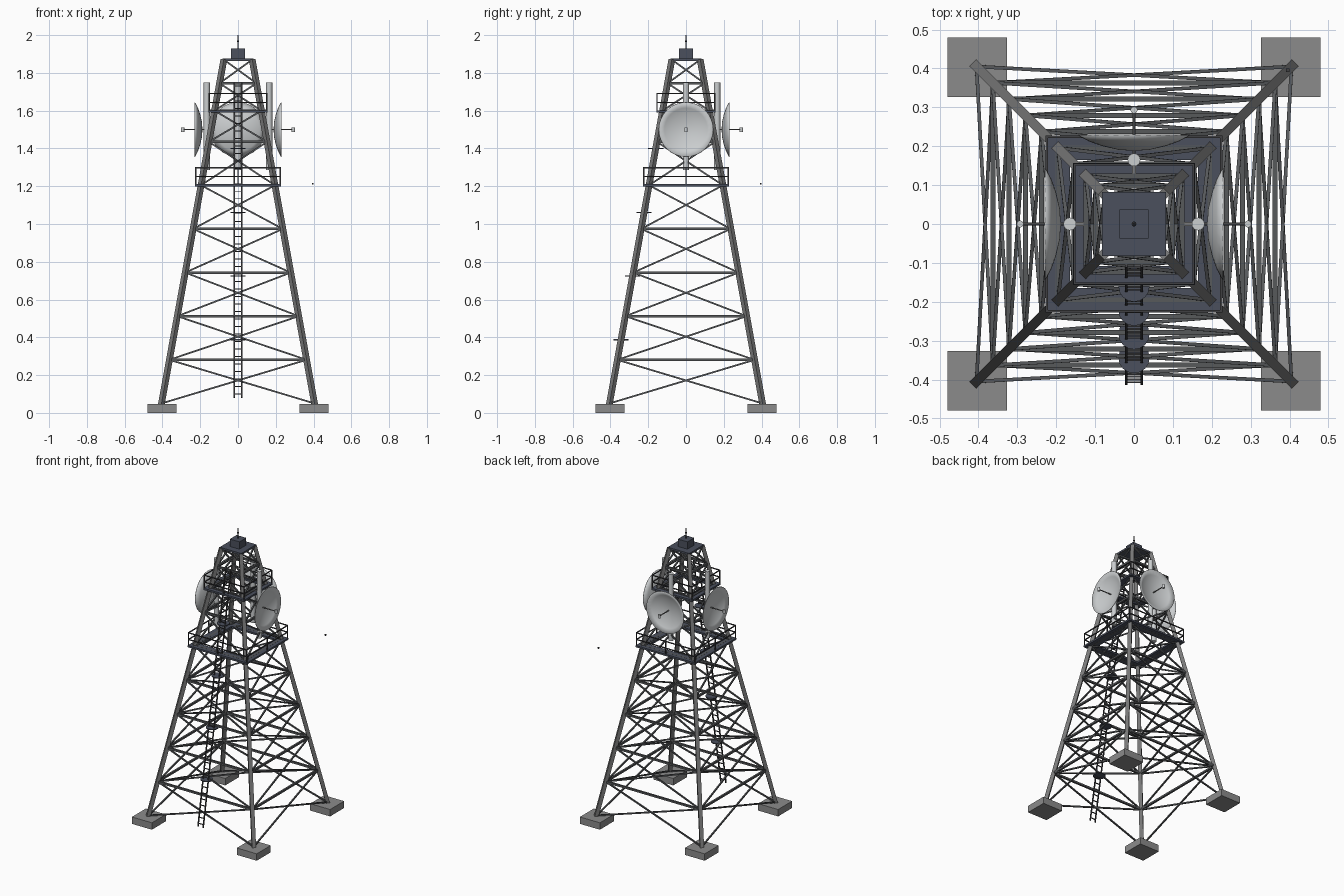
import bpy, bmesh, math
from mathutils import Vector, Matrix

if "Cube" in bpy.data.objects:
    bpy.data.objects.remove(bpy.data.objects["Cube"])

def mat(name, r, g, b):
    m = bpy.data.materials.new(name)
    m.diffuse_color = (r, g, b, 1)
    m.use_nodes = True
    m.node_tree.nodes["Principled BSDF"].inputs["Base Color"].default_value = m.diffuse_color
    return m

CONCRETE = mat("concrete grey", 0.26, 0.26, 0.26)
LEG = mat("leg steel", 0.19, 0.19, 0.19)
BRACE = mat("brace steel", 0.095, 0.10, 0.105)
SLATE = mat("deck slate", 0.07, 0.08, 0.11)
DARK = mat("ladder dark", 0.05, 0.05, 0.055)
PALE = mat("dish pale grey", 0.60, 0.62, 0.63)

def finish(name, bm, material, smooth=False):
    bmesh.ops.recalc_face_normals(bm, faces=bm.faces)
    me = bpy.data.meshes.new(name)
    bm.to_mesh(me)
    bm.free()
    me.materials.append(material)
    ob = bpy.data.objects.new(name, me)
    bpy.context.collection.objects.link(ob)
    if smooth:
        bpy.context.view_layer.objects.active = ob
        ob.select_set(True)
        bpy.ops.object.shade_smooth_by_angle(angle=math.radians(35))
        ob.select_set(False)
    return ob

def box(bm, c, s):
    bmesh.ops.create_cube(bm, size=1, matrix=Matrix.Translation(c) @ Matrix.Diagonal((*s, 1)))

def beam(bm, a, b, w, side, d=None):
    """Square bar from a to b; one face looks towards side."""
    a, b, side = Vector(a), Vector(b), Vector(side)
    z = (b - a).normalized()
    x = (side - z * side.dot(z)).normalized()
    rot = Matrix((x, z.cross(x), z)).transposed().to_4x4()
    bmesh.ops.create_cube(bm, size=1, matrix=Matrix.Translation((a + b) / 2) @ rot
                          @ Matrix.Diagonal((w, d or w, (b - a).length, 1)))

def cyl(bm, a, b, r, n=12):
    a, b = Vector(a), Vector(b)
    rot = (b - a).to_track_quat('Z', 'Y').to_matrix().to_4x4()
    bmesh.ops.create_cone(bm, cap_ends=True, segments=n, radius1=r, radius2=r,
                          depth=(b - a).length, matrix=Matrix.Translation((a + b) / 2) @ rot)

def half(z):
    """Half width of the tower at height z."""
    return 0.405 - (z - 0.05) * 0.1813

CORNERS = [(-1, -1), (1, -1), (1, 1), (-1, 1)]
SIDES = list(zip(CORNERS, CORNERS[1:] + CORNERS[:1]))

def at(c, z, h=None):
    h = half(z) if h is None else h
    return (c[0] * h, c[1] * h, z)

# concrete feet
bm = bmesh.new()
for c in CORNERS:
    box(bm, (c[0] * 0.403, c[1] * 0.403, 0.024), (0.153, 0.153, 0.048))
finish("footings", bm, CONCRETE)

# four tapering legs
bm = bmesh.new()
for c in CORNERS:
    beam(bm, at(c, 0.045), at(c, 1.87), 0.025, (c[0], c[1], 0))
finish("legs", bm, LEG)

# horizontal bars and crossed braces on every side
LEVELS = [0.05, 0.281, 0.512, 0.743, 0.974, 1.205, 1.435, 1.60, 1.745, 1.87]
hb, xb = bmesh.new(), bmesh.new()
for p, q in SIDES:
    out = (p[0] + q[0], p[1] + q[1], 0)
    for z0, z1 in zip(LEVELS, LEVELS[1:]):
        beam(hb, at(p, z1), at(q, z1), 0.013, out)
        beam(xb, at(p, z0), at(q, z1), 0.009, out)
        beam(xb, at(q, z0), at(p, z1), 0.009, out)
finish("horizontal_bars", hb, BRACE)
finish("cross_braces", xb, BRACE)

# walkways: open square deck with railing
def platform(name, z, outer, inner, rail):
    bm = bmesh.new()
    w, m = outer - inner, (outer + inner) / 2
    for s in (-1, 1):
        box(bm, (0, s * m, z), (2 * outer, w, 0.012))
        box(bm, (s * m, 0, z), (w, 2 * inner, 0.012))
    finish(name + "_deck", bm, SLATE)
    bm = bmesh.new()
    h = outer - 0.004
    for p, q in SIDES:
        out = (p[0] + q[0], p[1] + q[1], 0)
        for k in (0.5, 1):
            beam(bm, at(p, z + rail * k, h), at(q, z + rail * k, h), 0.006, out)
        for t in (0, 0.5):
            a = Vector(at(p, z, h)).lerp(Vector(at(q, z, h)), t)
            beam(bm, a, a + Vector((0, 0, rail)), 0.006, out)
    finish(name + "_railing", bm, DARK)

platform("lower_walkway", 1.205, 0.228, 0.165, 0.093)
platform("upper_walkway", 1.595, 0.157, 0.108, 0.095)

# ladder up the front, with round rest plates
bm = bmesh.new()
z0, z1 = 0.08, 1.75
def ly(z):
    return -half(z) - 0.011
for s in (-1, 1):
    beam(bm, (s * 0.02, ly(z0), z0), (s * 0.02, ly(z1), z1), 0.007, (0, -1, 0))
n = 42
for i in range(n):
    z = z0 + 0.02 + (z1 - z0 - 0.04) * i / (n - 1)
    beam(bm, (-0.02, ly(z), z), (0.02, ly(z), z), 0.005, (0, -1, 0))
finish("ladder", bm, DARK)
bm = bmesh.new()
for z in (0.387, 0.725, 1.06, 1.40):
    cyl(bm, (0, -half(z), z - 0.003), (0, -half(z), z + 0.003), 0.04, 16)
finish("ladder_rest_plates", bm, SLATE)

# dishes with mounting pole and feed, on right, back and left
PROFILE = [(0.0, 0.188), (0.04, 0.191), (0.08, 0.200), (0.115, 0.212), (0.145, 0.228)]
for name, ang in (("right", 0), ("back", 90), ("left", 180)):
    R = Matrix.Rotation(math.radians(ang), 4, 'Z')
    bm = bmesh.new()
    vs = [bm.verts.new((x, 0, r)) for r, x in PROFILE]
    es = [bm.edges.new(e) for e in zip(vs, vs[1:])]
    bmesh.ops.spin(bm, geom=vs + es, cent=(0, 0, 0), axis=(1, 0, 0), angle=2 * math.pi, steps=32)
    bmesh.ops.remove_doubles(bm, verts=bm.verts, dist=1e-4)
    bmesh.ops.transform(bm, verts=bm.verts, matrix=R @ Matrix.Translation((0, 0, 1.5)))
    dish = finish(name + "_dish", bm, PALE, True)
    sol = dish.modifiers.new("thickness", 'SOLIDIFY')
    sol.thickness = 0.003
    bm = bmesh.new()
    cyl(bm, (0.165, 0, 1.285), (0.165, 0, 1.748), 0.0165, 16)
    cyl(bm, (0.293, 0, 1.488), (0.293, 0, 1.512), 0.009, 12)
    bmesh.ops.transform(bm, verts=bm.verts, matrix=R)
    finish(name + "_pole_and_feed", bm, PALE, True)
    bm = bmesh.new()
    cyl(bm, (0.165, 0, 1.5), (0.293, 0, 1.5), 0.0035, 8)
    # brackets tying the pole to the tower
    for z in (1.435, 1.60):
        beam(bm, (half(z), 0, z), (0.165, 0, z), 0.010, (0, 0, 1))
    bmesh.ops.transform(bm, verts=bm.verts, matrix=R)
    finish(name + "_feed_arm", bm, LEG)

# top plate, equipment box and spire
bm = bmesh.new()
box(bm, (0, 0, 1.871), (0.165, 0.165, 0.012))
box(bm, (0, 0, 1.902), (0.074, 0.074, 0.052))
finish("top_plate_and_box", bm, SLATE)
bm = bmesh.new()
cyl(bm, (0, 0, 1.92), (0, 0, 2.0), 0.003, 8)
bmesh.ops.create_icosphere(bm, subdivisions=1, radius=0.007, matrix=Matrix.Translation((0, 0, 1.968)))
finish("spire", bm, DARK)

# tiny loose bead beside the tower
bm = bmesh.new()
box(bm, (0.395, 0.395, 1.213), (0.009, 0.009, 0.009))
finish("loose_bead", bm, DARK)
